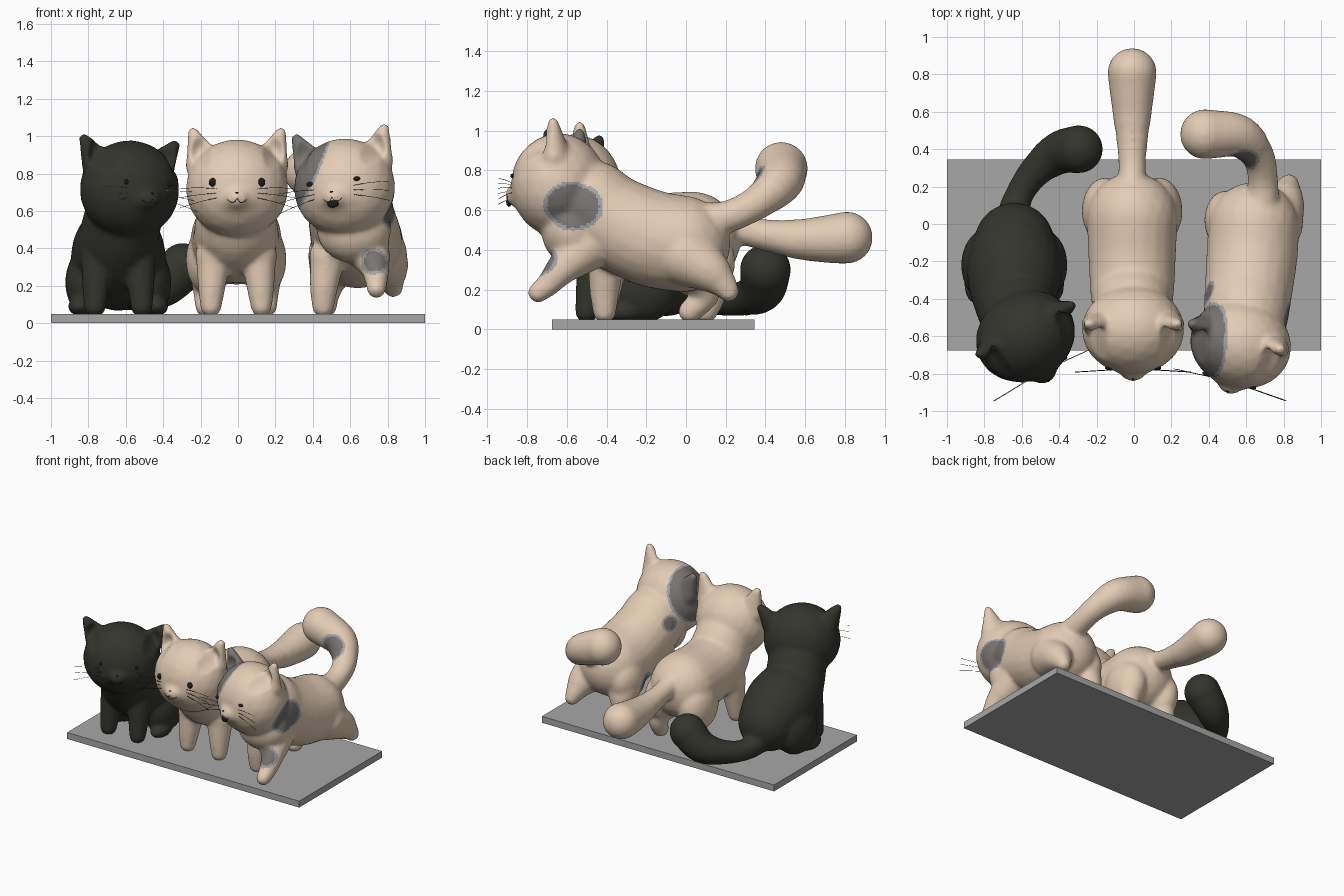
import bpy, bmesh, math
from mathutils import Matrix, Vector
from mathutils.bvhtree import BVHTree

if "Cube" in bpy.data.objects:
    bpy.data.objects.remove(bpy.data.objects["Cube"])


def mat(name, rgb):
    m = bpy.data.materials.new(name)
    m.diffuse_color = (*rgb, 1)
    m.use_nodes = True
    m.node_tree.nodes["Principled BSDF"].inputs["Base Color"].default_value = m.diffuse_color
    return m


CREAM = mat("cream fur", (0.77, 0.61, 0.46))
BLACK = mat("black fur", (0.034, 0.034, 0.027))
SLAB = mat("base grey", (0.39, 0.39, 0.39))
PATCH = mat("dark grey patch", (0.19, 0.175, 0.165))
EDGE = mat("light grey patch edge", (0.36, 0.37, 0.4))
INK = mat("ink black", (0.012, 0.012, 0.01))
PALE = mat("pale whisker", (0.45, 0.42, 0.35))


def ball(bm, c, r, M=Matrix()):
    """Ellipsoid with centre c and radii r (number or triple)."""
    r = (r, r, r) if isinstance(r, (int, float)) else r
    bmesh.ops.create_icosphere(bm, subdivisions=2 if max(r) < 0.1 else 3, radius=1,
                               matrix=M @ Matrix.Translation(c) @ Matrix.Diagonal((*r, 1)))


def limb(bm, pts, steps=5):
    """Rounded limb through (x, y, z, radius) points, smoothly interpolated."""
    p = [Vector(q) for q in pts]
    p = [p[0] * 2 - p[1]] + p + [p[-1] * 2 - p[-2]]
    for i in range(1, len(p) - 2):
        a, b, c, d = p[i - 1:i + 3]
        for k in range(0 if i == 1 else 1, steps + 1):
            t = k / steps
            q = 0.5 * (2 * b + (c - a) * t + (2 * a - 5 * b + 4 * c - d) * t * t
                       + (3 * b - a - 3 * c + d) * t ** 3)
            ball(bm, q[:3], q[3])


def add_object(name, bm, *mats):
    me = bpy.data.meshes.new(name)
    bm.to_mesh(me)
    bm.free()
    ob = bpy.data.objects.new(name, me)
    bpy.context.collection.objects.link(ob)
    for m in mats:
        me.materials.append(m)
    me.shade_smooth()
    return ob


def select(ob):
    bpy.ops.object.select_all(action='DESELECT')
    ob.select_set(True)
    bpy.context.view_layer.objects.active = ob


def tubes(name, lines, radius, m):
    """Thin tubes along lists of points, turned into one mesh."""
    cu = bpy.data.curves.new(name, 'CURVE')
    cu.dimensions, cu.bevel_depth, cu.bevel_resolution = '3D', radius, 1
    cu.use_fill_caps = True
    for pts in lines:
        s = cu.splines.new('POLY')
        s.points.add(len(pts) - 1)
        for sp, q in zip(s.points, pts):
            sp.co = (*q, 1)
    cu.materials.append(m)
    ob = bpy.data.objects.new(name, cu)
    bpy.context.collection.objects.link(ob)
    select(ob)
    bpy.ops.object.convert(target='MESH')


def cat(name, fur, head, yaw, roll, limbs, balls, whisker, ear=(0.07, 0.18), eye=1.0,
        patches=(), open_mouth=False):
    M = (Matrix.Translation(head) @ Matrix.Rotation(math.radians(yaw), 4, 'Z')
         @ Matrix.Rotation(math.radians(roll), 4, 'Y'))
    bm = bmesh.new()
    # head, muzzle and ears (ear = tip offset outwards and upwards)
    ball(bm, (0, 0, 0), (0.275, 0.24, 0.264), M)
    ball(bm, (0, -0.11, -0.04), (0.17, 0.14, 0.13), M)
    ball(bm, (0, -0.19, -0.05), (0.085, 0.09, 0.07), M)
    for s in (-1, 1):
        for k in range(10):
            t = k / 9
            ball(bm, (s * (0.165 + ear[0] * t), 0.03, 0.12 + ear[1] * t),
                 (0.112 - 0.08 * t, 0.075 - 0.045 * t, 0.08 - 0.05 * t), M)
    # body, legs and tail
    for pts in limbs:
        limb(bm, pts)
    for c, r in balls:
        ball(bm, c, r)
    ob = add_object(name, bm, fur, PATCH, EDGE)
    # fuse everything into one soft skin
    select(ob)
    rm = ob.modifiers.new("fuse", 'REMESH')
    rm.mode, rm.voxel_size, rm.use_smooth_shade = 'VOXEL', 0.0115, True
    sm = ob.modifiers.new("soften", 'SMOOTH')
    sm.factor, sm.iterations = 0.5, 18
    for md in ("fuse", "soften"):
        bpy.ops.object.modifier_apply(modifier=md)
    me, inv = ob.data, M.inverted()
    for v in me.vertices:
        # hollow the ear fronts
        if v.co.z > 0.75:
            q = inv @ v.co
            d = (((abs(q.x) - 0.165 - ear[0] * 0.42) / 0.06) ** 2
                 + ((q.z - 0.12 - ear[1] * 0.4) / 0.09) ** 2)
            if d < 1 and q.y < 0.03:
                q.y += 0.045 * (1 - d) ** 1.5
                v.co = M @ q
        # flat soles
        elif v.co.z < 0.045:
            v.co.z = 0.045
    # patches with a pale rim
    if patches:
        for f in me.polygons:
            p = f.center
            for c, r in patches:
                d = math.sqrt(((p.x - c[0]) / r[0]) ** 2 + ((p.y - c[1]) / r[1]) ** 2
                              + ((p.z - c[2]) / r[2]) ** 2)
                if d < 1:
                    f.material_index = 1 if d < 1 - 0.017 / min(r) else 2
    me.shade_smooth()
    tree = BVHTree.FromObject(ob, bpy.context.evaluated_depsgraph_get())

    def on_face(x, z):
        hit = tree.ray_cast(M @ Vector((x, -1, z)), M.to_3x3() @ Vector((0, 1, 0)))[0]
        return inv @ hit

    # eyes, nose and mouth
    bm = bmesh.new()
    for s in (-1, 1):
        ball(bm, on_face(s * 0.13, 0.033),
             (0.021 * eye, 0.012 * eye, (0.012 if open_mouth else 0.024) * eye), M)
    ball(bm, on_face(0, -0.022), (0.009, 0.004, 0.005), M)
    if open_mouth:
        ball(bm, on_face(0, -0.085), (0.032, 0.012, 0.024), M)
    add_object(name + "_eyes_and_nose", bm, INK)
    smile = [M @ on_face(x, -0.06 - 0.016 * math.sin(abs(x) / 0.05 * math.pi) + 0.008 * (x == 0))
             for x in (-0.05, -0.037, -0.025, -0.012, 0, 0.012, 0.025, 0.037, 0.05)]
    tubes(name + "_mouth", [smile], 0.0022, INK)
    # whiskers
    lines = []
    for s in (-1, 1):
        for z0, dz in ((0.0, 0.015), (-0.025, -0.01), (-0.05, -0.04)):
            a = on_face(s * 0.11, z0)
            lines.append([M @ (a + Vector((s * 0.2 * t, -0.012 * t, dz * t - 0.015 * t * t)))
                          for t in (0, 0.33, 0.66, 1)])
    tubes(name + "_whiskers", lines, 0.0013, whisker)


# base slab
bm = bmesh.new()
bmesh.ops.create_cube(bm, size=1, matrix=Matrix.Translation((0, -0.165, 0.025))
                      @ Matrix.Diagonal((2, 1.02, 0.05, 1)))
slab = add_object("base_slab", bm, SLAB)
slab.data.shade_flat()

# sitting black cat
X = -0.64
limbs = [[(-0.61, -0.5, 0.58, 0.21), (X, -0.4, 0.44, 0.22), (X, -0.25, 0.36, 0.255),
          (X, -0.1, 0.28, 0.215)],
         [(X, 0.0, 0.2, 0.11), (-0.625, 0.13, 0.15, 0.08), (-0.53, 0.28, 0.155, 0.09),
          (-0.4, 0.38, 0.2, 0.115), (-0.295, 0.4, 0.3, 0.13)]]
balls = []
for s in (-1, 1):
    limbs.append([(X + s * 0.11, -0.46, 0.38, 0.095), (X + s * 0.12, -0.48, 0.22, 0.078),
                  (X + s * 0.125, -0.5, 0.09, 0.062)])
    balls += [((X + s * 0.155, -0.22, 0.22), (0.13, 0.19, 0.19)),
              ((X + s * 0.205, -0.32, 0.09), (0.065, 0.11, 0.052))]
cat("black_cat", BLACK, (-0.58, -0.6, 0.715), 28, 3.5, limbs, balls, PALE,
    ear=(0.11, 0.135), eye=0.6)

# standing cream cat
X = -0.01
limbs = [[(X, -0.45, 0.62, 0.21), (X, -0.36, 0.5, 0.225), (X, -0.18, 0.455, 0.235),
          (X, 0.03, 0.45, 0.245)],
         [(X, 0.15, 0.54, 0.085), (X, 0.32, 0.49, 0.077), (X, 0.55, 0.455, 0.1),
          (X, 0.72, 0.455, 0.122), (X, 0.81, 0.462, 0.132)]]
balls = []
for s in (-1, 1):
    limbs.append([(X + s * 0.12, -0.38, 0.36, 0.1), (X + s * 0.13, -0.4, 0.2, 0.078),
                  (X + s * 0.135, -0.41, 0.09, 0.06)])
    limbs.append([(X + s * 0.15, 0.09, 0.3, 0.11), (X + s * 0.16, 0.13, 0.18, 0.075),
                  (X + s * 0.16, 0.1, 0.09, 0.062)])
    balls.append(((X + s * 0.145, 0.07, 0.34), (0.125, 0.18, 0.19)))
cat("cream_cat", CREAM, (-0.005, -0.565, 0.72), 0, 0, limbs, balls, INK)

# walking patched cat with a raised paw
limbs = [[(0.6, -0.47, 0.62, 0.23), (0.61, -0.38, 0.55, 0.235), (0.63, -0.18, 0.46, 0.245),
          (0.64, -0.02, 0.43, 0.245)],
         [(0.68, 0.08, 0.54, 0.1), (0.69, 0.22, 0.57, 0.085), (0.665, 0.36, 0.64, 0.09),
          (0.56, 0.47, 0.74, 0.115), (0.38, 0.48, 0.81, 0.135)],
         [(0.48, -0.4, 0.36, 0.1), (0.46, -0.41, 0.2, 0.08), (0.455, -0.41, 0.09, 0.062)],
         [(0.68, -0.5, 0.42, 0.13), (0.73, -0.62, 0.31, 0.085), (0.74, -0.69, 0.23, 0.064),
          (0.74, -0.745, 0.185, 0.054)],
         [(0.5, 0.05, 0.3, 0.12), (0.48, 0.1, 0.18, 0.075), (0.47, 0.02, 0.09, 0.062)],
         [(0.75, 0.0, 0.37, 0.155), (0.8, 0.11, 0.3, 0.11), (0.82, 0.185, 0.23, 0.072),
          (0.83, 0.215, 0.19, 0.055)]]
balls = [((0.49, 0.02, 0.36), (0.115, 0.16, 0.17)), ((0.62, -0.57, 0.5), (0.2, 0.16, 0.18))]
patches = [((0.27, -0.61, 0.87), (0.25, 0.29, 0.27)),    # ear and eye
           ((0.84, -0.57, 0.62), (0.16, 0.155, 0.125)),  # shoulder
           ((0.73, -0.7, 0.33), (0.08, 0.1, 0.075)),     # raised leg
           ((0.57, 0.34, 0.74), (0.1, 0.1, 0.1)),        # tail
           ((0.4, -0.37, 0.66), (0.06, 0.07, 0.06)),     # nape
           ((0.38, -0.08, 0.3), (0.08, 0.1, 0.09))]      # flank
cat("patched_cat", CREAM, (0.57, -0.64, 0.725), -16, -6.5, limbs, balls, INK,
    ear=(0.08, 0.17), patches=patches, open_mouth=True)
